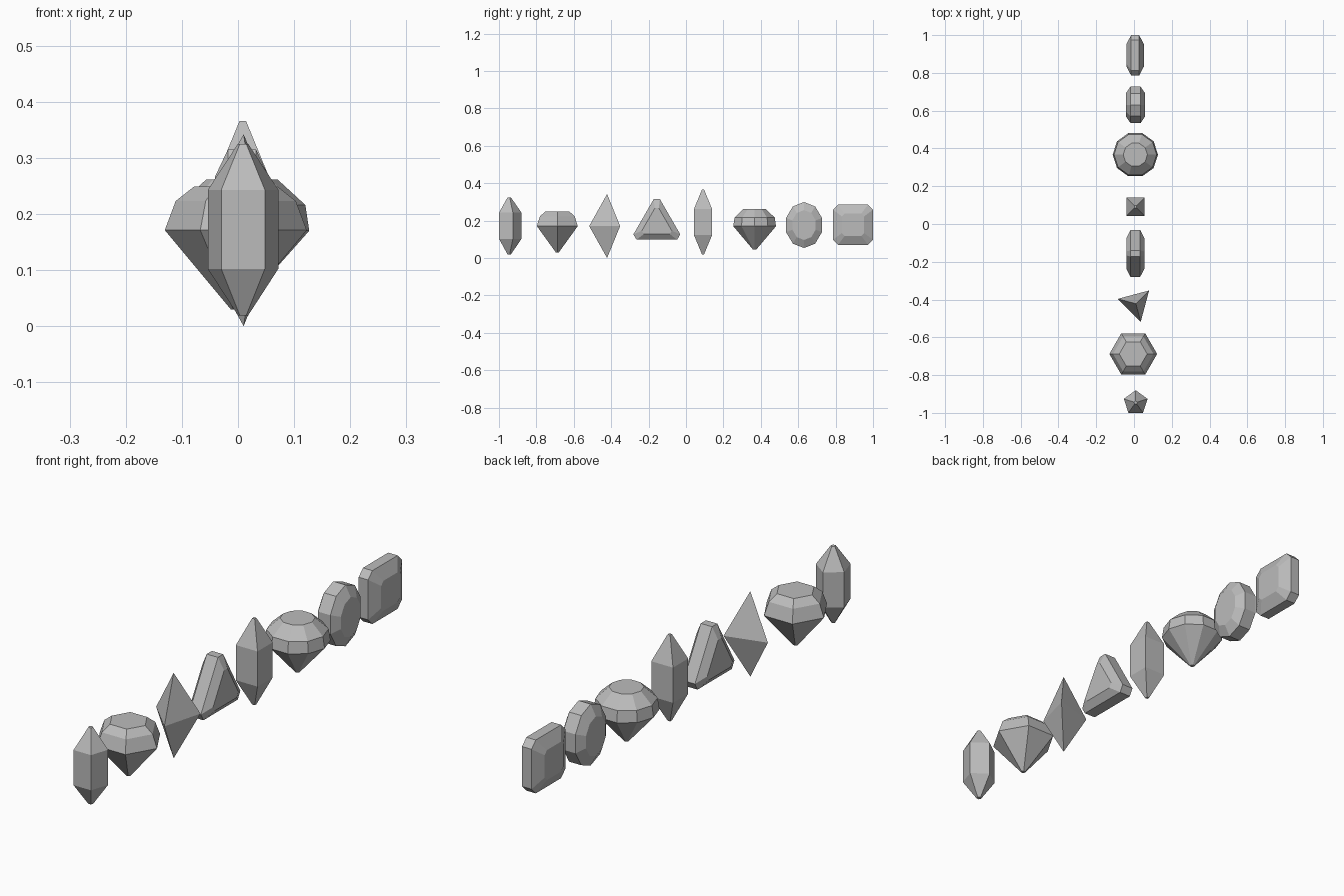
import bpy, bmesh
from math import sin, cos, radians

if "Cube" in bpy.data.objects:
    bpy.data.objects.remove(bpy.data.objects["Cube"])

# Single stone colour
stone = bpy.data.materials.new("grey_stone")
stone.use_nodes = True
stone.diffuse_color = (0.5, 0.5, 0.5, 1)
stone.node_tree.nodes["Principled BSDF"].inputs["Base Color"].default_value = (0.5, 0.5, 0.5, 1)


def polygon(sides, start):
    """Unit regular polygon, first corner at the start angle."""
    angles = [radians(start + 360 * i / sides) for i in range(sides)]
    return [(cos(a), sin(a)) for a in angles]


def gem(name, centre, outline, rings, upright=True):
    """Loft an outline through (offset, scale) rings along z, or along x if not upright."""
    bm = bmesh.new()
    loops = []
    for offset, scale in rings:
        pts = outline if scale else [(0, 0)]
        loop = []
        for u, v in pts:
            u, v = u * scale, v * scale
            loop.append(bm.verts.new((u, v, offset) if upright else (offset, u, v)))
        loops.append(loop)
    n = len(outline)
    for low, high in zip(loops, loops[1:]):
        for i in range(n):
            j = (i + 1) % n
            if len(low) == 1:
                bm.faces.new((low[0], high[j], high[i]))
            elif len(high) == 1:
                bm.faces.new((low[i], low[j], high[0]))
            else:
                bm.faces.new((low[i], low[j], high[j], high[i]))
    for loop in (loops[0], loops[-1]):
        if len(loop) > 2:
            bm.faces.new(loop)
    bmesh.ops.recalc_face_normals(bm, faces=bm.faces)
    mesh = bpy.data.meshes.new(name)
    bm.to_mesh(mesh)
    bm.free()
    mesh.materials.append(stone)
    obj = bpy.data.objects.new(name, mesh)
    obj.location = centre
    bpy.context.collection.objects.link(obj)


def plate(name, centre, outline, girdle, table, inset):
    """Flat cut stone: a straight girdle with a bevelled table on both sides."""
    rings = [(-table, inset), (-girdle, 1), (girdle, 1), (table, inset)]
    gem(name, centre, outline, rings, upright=False)


# Pointed crystals
gem("five_sided_crystal", (0.009, -0.946, 0), polygon(5, 90),
    [(0.019, 0.0095), (0.102, 0.066), (0.243, 0.066), (0.325, 0.0095)])
gem("four_sided_crystal", (0.0085, 0.091, 0), polygon(4, 45),
    [(0.02, 0.008), (0.122, 0.068), (0.263, 0.068), (0.366, 0.008)])
gem("three_sided_bipyramid", (0.01, -0.422, 0), polygon(3, 45),
    [(0, 0), (0.171, 0.099), (0.342, 0)])

# Brilliant cuts with a crown and a deep point
gem("six_sided_brilliant", (-0.004, -0.688, 0), polygon(6, 0),
    [(0.03, 0.009), (0.171, 0.1265), (0.223, 0.107), (0.249, 0.074)])
gem("ten_sided_brilliant", (0.007, 0.367, 0), polygon(10, 0),
    [(0.045, 0.009), (0.17, 0.12), (0.216, 0.113), (0.261, 0.064)])

# Triangle with clipped corners
spread = 7
triangle = []
for corner in (90, 210, 330):
    for a in (corner - spread, corner + spread):
        triangle.append((0.136 * cos(radians(a)), 0.136 * sin(radians(a))))
plate("triangle_cut", (0.007, -0.156, 0.18), triangle, 0.025, 0.048, 0.64)

# Ten-sided oval
oval = [(0.101 * u, 0.123 * v) for u, v in polygon(10, 90)]
plate("oval_cut", (0.008, 0.631, 0.1765), oval, 0.027, 0.05, 0.65)

# Square with clipped corners
h, k = 0.107, 0.08
octagon = [(h, -k), (h, k), (k, h), (-k, h), (-h, k), (-h, -k), (-k, -h), (k, -h)]
plate("square_cut", (0.006, 0.893, 0.178), octagon, 0.021, 0.046, 0.56)
